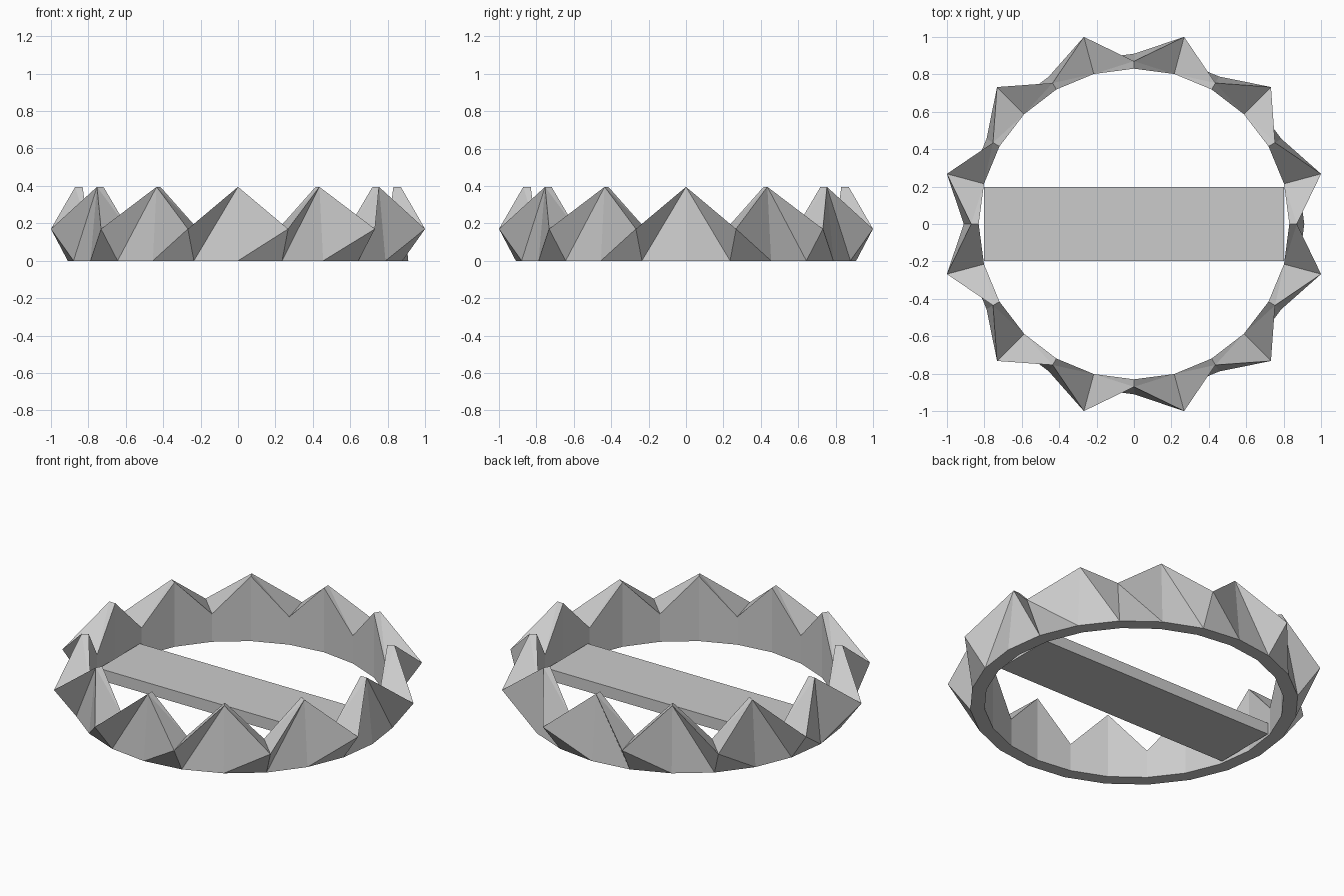
import bpy, bmesh, math

if "Cube" in bpy.data.objects:
    bpy.data.objects.remove(bpy.data.objects["Cube"])

N = 24                      # ring sides: even = peak, odd = notch
H_PEAK, H_NOTCH = 0.395, 0.17
R_IN, R_BASE, R_PEAK, R_SPIKE = 0.83, 0.91, 0.87, 1.035


def finish(name, bm):
    bmesh.ops.recalc_face_normals(bm, faces=bm.faces)
    mesh = bpy.data.meshes.new(name)
    bm.to_mesh(mesh)
    bm.free()
    obj = bpy.data.objects.new(name, mesh)
    bpy.context.collection.objects.link(obj)
    return obj


# Spiked ring: a four-point section per angle, alternating peak and notch
bm = bmesh.new()
sections = []
for i in range(N):
    a = 2 * math.pi * i / N
    peak = i % 2 == 0
    z = H_PEAK if peak else H_NOTCH
    profile = [(R_IN, 0), (R_IN, z), (R_PEAK if peak else R_SPIKE, z), (R_BASE, 0)]
    sections.append([bm.verts.new((r * math.cos(a), r * math.sin(a), h)) for r, h in profile])

for i in range(N):
    a, b = sections[i], sections[(i + 1) % N]
    bm.faces.new((a[0], b[0], b[1], a[1]))      # inner wall
    bm.faces.new((a[3], b[3], b[0], a[0]))      # underside
    # sloping top, split from the inner notch to the outer peak
    p, n = (a, b) if i % 2 == 0 else (b, a)
    bm.faces.new((p[1], n[1], p[2]))
    bm.faces.new((p[2], n[1], n[2]))
    # outer facets, split from the base corner further left
    lo, hi = (a, b) if a[3].co.x < b[3].co.x else (b, a)
    bm.faces.new((lo[3], hi[3], hi[2]))
    bm.faces.new((lo[3], hi[2], lo[2]))
finish("spiked_ring", bm)

# Flat bar across the ring
bm = bmesh.new()
bmesh.ops.create_cube(bm, size=1)
bmesh.ops.scale(bm, vec=(1.604, 0.395, 0.07), verts=bm.verts)
bmesh.ops.translate(bm, vec=(0, 0, 0.045), verts=bm.verts)
finish("cross_bar", bm)
